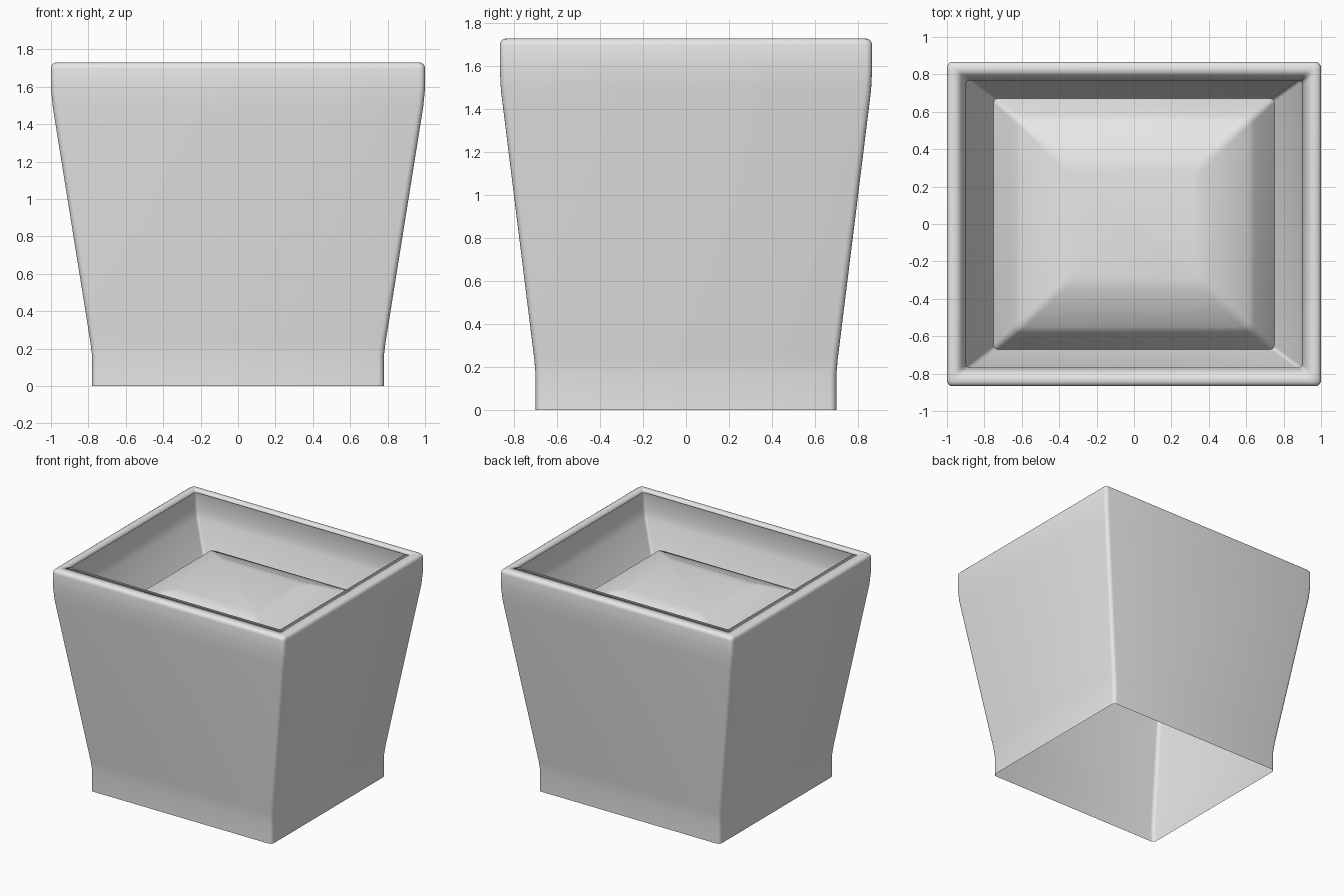
import bpy, bmesh
from math import sin, cos, pi

cube = bpy.data.objects.get("Cube")
if cube:
    bpy.data.objects.remove(cube, do_unlink=True)

# Plain grey for everything
grey = bpy.data.materials.new("plain grey")
grey.use_nodes = True
grey.diffuse_color = (0.8, 0.8, 0.8, 1)
grey.node_tree.nodes["Principled BSDF"].inputs["Base Color"].default_value = (0.8, 0.8, 0.8, 1)

CORNER_STEPS = 4


def rounded_ring(bm, hx, hy, z, r):
    """Rounded rectangle of half sizes hx, hy at height z."""
    ring = []
    for q, (sx, sy) in enumerate([(1, 1), (-1, 1), (-1, -1), (1, -1)]):
        for i in range(CORNER_STEPS + 1):
            a = (q + i / CORNER_STEPS) * pi / 2
            ring.append(bm.verts.new((sx * (hx - r) + r * cos(a),
                                      sy * (hy - r) + r * sin(a), z)))
    return ring


def loft(name, profile, capped=False):
    """Skin a list of (half x, half y, height, corner radius) rings."""
    bm = bmesh.new()
    rings = [rounded_ring(bm, *p) for p in profile]
    n = len(rings[0])
    for low, high in zip(rings, rings[1:]):
        for i in range(n):
            j = (i + 1) % n
            bm.faces.new((low[i], low[j], high[j], high[i]))
    if capped:
        bm.faces.new(rings[-1])
    mesh = bpy.data.meshes.new(name)
    bm.to_mesh(mesh)
    bm.free()
    mesh.materials.append(grey)
    for poly in mesh.polygons:
        poly.use_smooth = True
    obj = bpy.data.objects.new(name, mesh)
    bpy.context.collection.objects.link(obj)
    return obj


# Pot: open foot, flared wall, rolled rim, then the inner wall
R = 0.03
IN = 0.09
foot_and_wall = [
    (0.78, 0.70, 0, R), (0.78, 0.70, 0.16, R), (0.79, 0.707, 0.24, R),
    (0.99, 0.862, 1.49, R), (1.0, 0.867, 1.59, R),
]
rim = []
for i in range(5):
    a = i * pi / 8
    d = R * (1 - cos(a))
    rim.append((1 - d, 0.867 - d, 1.73 - R + R * sin(a), R))
for i in range(4):
    a = i * pi / 6
    d = IN + 0.012 * (1 - sin(a))
    rim.append((1 - d + 0.002, 0.867 - d + 0.002, 1.718 + 0.012 * cos(a), 0.02))
inner_wall = [(0.90, 0.78, 1.59, 0.02), (0.89, 0.773, 1.53, 0.02),
              (0.75, 0.67, 1.25, 0.02)]
loft("planter_pot", foot_and_wall + rim + inner_wall)

# Soil: steep edge, gentle slope and flat top
loft("soil_mound", [
    (0.75, 0.67, 1.25, 0.02), (0.645, 0.58, 1.41, 0.03),
    (0.61, 0.55, 1.443, 0.03), (0.40, 0.35, 1.52, 0.03),
    (0.34, 0.29, 1.53, 0.03),
], capped=True)
